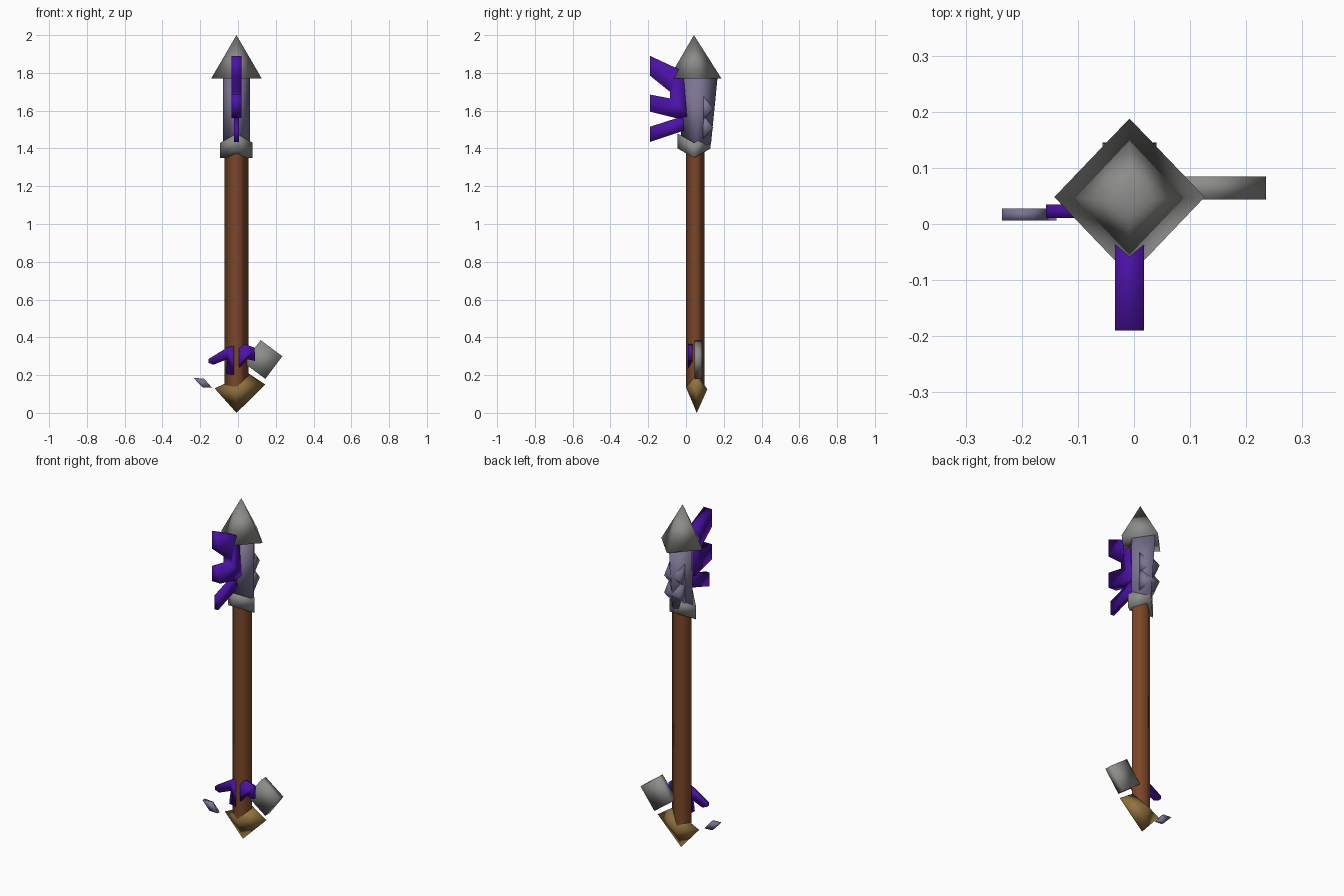
import bpy
import bmesh

cube = bpy.data.objects.get("Cube")
if cube:
    bpy.data.objects.remove(cube, do_unlink=True)


def material(name, r, g, b):
    m = bpy.data.materials.new(name)
    m.use_nodes = True
    m.diffuse_color = (r, g, b, 1)
    m.node_tree.nodes["Principled BSDF"].inputs["Base Color"].default_value = (r, g, b, 1)
    return m


STEEL = material("steel grey", 0.26, 0.26, 0.25)
LAVENDER = material("lavender grey", 0.2, 0.175, 0.29)
VIOLET = material("violet", 0.07, 0.006, 0.38)
WOOD = material("brown wood", 0.2, 0.062, 0.021)
GOLD = material("old gold", 0.28, 0.17, 0.05)


def finish(bm, name, mat):
    bmesh.ops.recalc_face_normals(bm, faces=bm.faces)
    mesh = bpy.data.meshes.new(name)
    bm.to_mesh(mesh)
    bm.free()
    mesh.materials.append(mat)
    for p in mesh.polygons:
        p.use_smooth = True
    ob = bpy.data.objects.new(name, mesh)
    bpy.context.collection.objects.link(ob)
    return ob


def diamond(cx, cy, hx, hy, z, lift=0.0):
    """Four-cornered ring; lift raises the front and back corners."""
    return [(cx + hx, cy, z), (cx, cy + hy, z + lift),
            (cx - hx, cy, z), (cx, cy - hy, z + lift)]


def loft(name, rings, mat, caps=True):
    """Join rings of four points; a ring of one point closes to an apex."""
    bm = bmesh.new()
    loops = [[bm.verts.new(p) for p in ring] for ring in rings]
    for a, b in zip(loops, loops[1:]):
        for i in range(4):
            j = (i + 1) % 4
            quad = [a[i % len(a)], a[j % len(a)], b[j % len(b)], b[i % len(b)]]
            bm.faces.new(list(dict.fromkeys(quad)))
    for end in (loops[0], loops[-1]):
        if caps and len(end) == 4:
            bm.faces.new(end)
    return finish(bm, name, mat)


def plate(name, outline, axis, lo, hi, mat):
    """Extrude a side (axis x) or front (axis y) outline between lo and hi."""
    bm = bmesh.new()
    place = (lambda a, b, d: (d, a, b)) if axis == "x" else (lambda a, b, d: (a, d, b))
    near, far = [[bm.verts.new(place(a, b, d)) for a, b in outline] for d in (lo, hi)]
    bm.faces.new(near)
    bm.faces.new(far)
    for i in range(len(near)):
        j = (i + 1) % len(near)
        bm.faces.new((near[i], near[j], far[j], far[i]))
    return finish(bm, name, mat)


X, Y = -0.008, 0.049

# Shaft, collar and head
loft("shaft", [diamond(X, Y, 0.063, 0.049, z) for z in (0.14, 1.42)], WOOD, caps=False)
loft("collar", [diamond(X, 0.043, 0.086, 0.088, 1.35, 0.05),
                diamond(X, 0.043, 0.086, 0.088, 1.43, 0.05)], STEEL)
loft("head_body", [diamond(X, 0.055, 0.072, 0.077, 1.42),
                   diamond(X, 0.058, 0.072, 0.109, 1.775)], LAVENDER)
loft("head_point", [diamond(X, 0.048, 0.134, 0.14, 1.77), [(X, 0.042, 2.0)]], STEEL)

# Pommel
loft("pommel", [[(X, 0.057, 0.0)],
                [(0.145, 0.055, 0.15), (X, 0.113, 0.125), (-0.124, 0.055, 0.13), (X, 0.0, 0.135)],
                [(0.055, 0.055, 0.21)]], GOLD)

# Teeth along the rear of the head
for i, z in enumerate((1.61, 1.51)):
    plate(f"rear_tooth_{i + 1}", [(0.09, z + 0.07), (0.145, z), (0.09, z - 0.06)],
          "x", X - 0.048, X + 0.048, LAVENDER)

# Front fins
plate("large_fin", [(-0.19, 1.89), (-0.04, 1.82), (0.0, 1.8), (0.02, 1.57), (-0.05, 1.56),
                    (-0.19, 1.595), (-0.19, 1.685), (-0.085, 1.665), (-0.085, 1.7),
                    (-0.19, 1.785)], "x", X - 0.026, X + 0.026, VIOLET)
plate("small_fin", [(-0.19, 1.515), (-0.05, 1.56), (0.01, 1.56), (0.01, 1.5),
                    (-0.04, 1.485), (-0.19, 1.435)], "x", X - 0.012, X + 0.012, VIOLET)

# Barbs on the lower shaft
plate("right_barb", [(-0.157, 0.285), (-0.05, 0.35), (-0.008, 0.355), (-0.012, 0.2),
                     (-0.065, 0.208), (-0.055, 0.285), (-0.13, 0.255), (-0.157, 0.265)],
      "y", 0.011, 0.035, VIOLET)
plate("left_barb", [(-0.006, 0.33), (0.03, 0.365), (0.088, 0.345), (0.09, 0.275),
                    (0.045, 0.285), (0.01, 0.24), (-0.006, 0.25)],
      "y", 0.011, 0.035, VIOLET)

# Side blade and loose chip
plate("side_blade", [(0.12, 0.385), (0.235, 0.3), (0.145, 0.18), (0.03, 0.265)],
      "y", 0.044, 0.085, STEEL)
plate("loose_chip", [(-0.235, 0.185), (-0.18, 0.182), (-0.138, 0.133), (-0.188, 0.135)],
      "y", 0.006, 0.028, LAVENDER)
